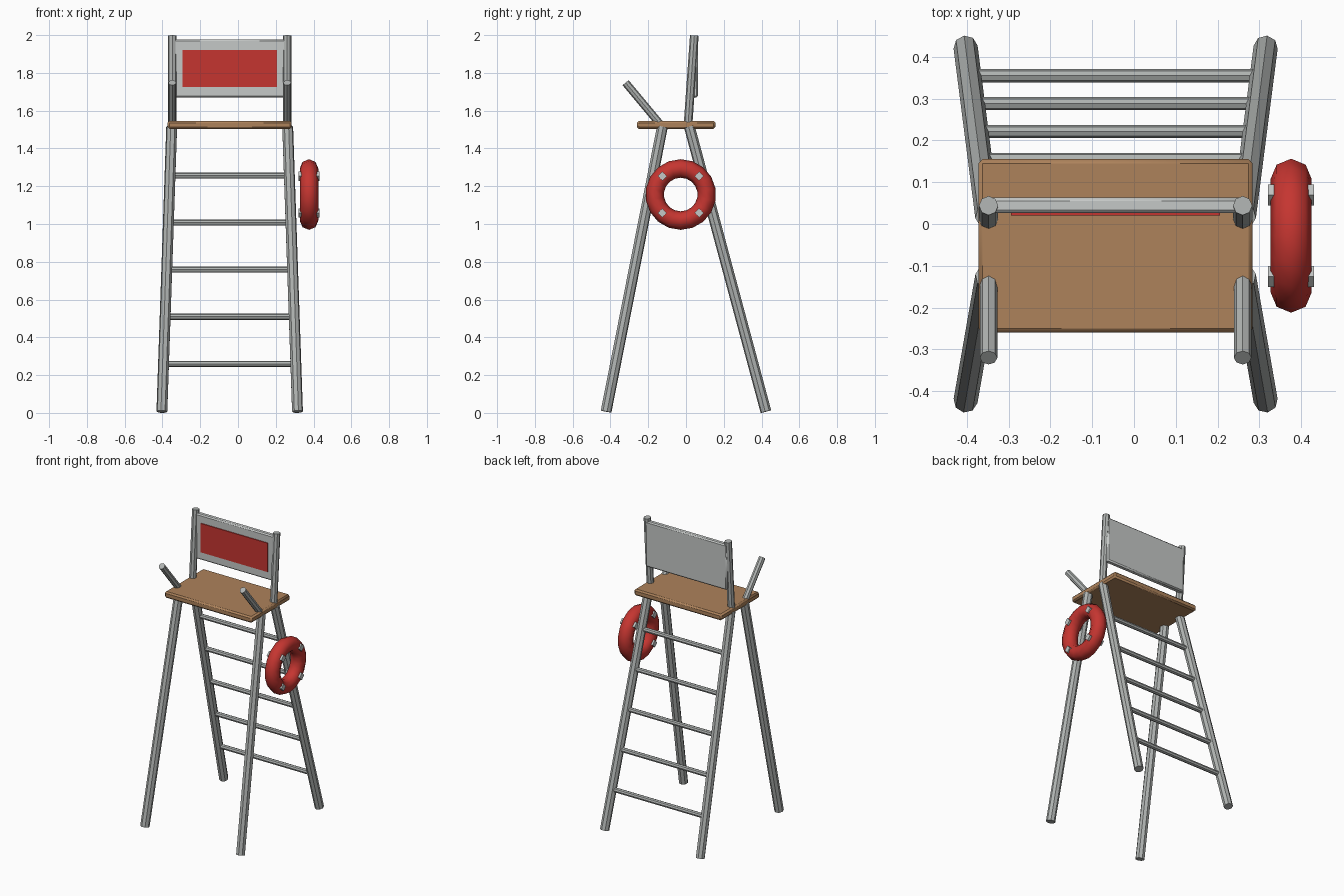
import bpy, math
from mathutils import Vector, Matrix

if "Cube" in bpy.data.objects:
    bpy.data.objects.remove(bpy.data.objects["Cube"])

CX = -0.044  # middle of the chair; the ring hangs out to the right


def mat(name, rgb):
    m = bpy.data.materials.new(name)
    m.diffuse_color = (*rgb, 1)
    m.use_nodes = True
    m.node_tree.nodes["Principled BSDF"].inputs["Base Color"].default_value = m.diffuse_color
    return m


METAL = mat("grey metal", (0.43, 0.45, 0.44))
PANEL = mat("light grey", (0.56, 0.58, 0.57))
RED = mat("red", (0.56, 0.036, 0.03))
WOOD = mat("brown wood", (0.42, 0.225, 0.105))


def finish(name, material, angle=30):
    ob = bpy.context.object
    ob.name = name
    ob.data.materials.append(material)
    bpy.ops.object.shade_smooth_by_angle(angle=math.radians(angle))
    return ob


def rod(name, a, b, r, sides=8, material=METAL):
    a, b = Vector(a), Vector(b)
    bpy.ops.mesh.primitive_cylinder_add(vertices=sides, radius=r, depth=(b - a).length,
                                        location=(a + b) / 2)
    bpy.context.object.rotation_mode = 'QUATERNION'
    bpy.context.object.rotation_quaternion = (b - a).to_track_quat('Z', 'Y')
    return finish(name, material)


def box(name, lo, hi, material, bevel=0):
    lo, hi = Vector(lo), Vector(hi)
    bpy.ops.mesh.primitive_cube_add(size=1)
    ob = bpy.context.object
    ob.data.transform(Matrix.Translation((lo + hi) / 2) @ Matrix.Diagonal((*(hi - lo), 1)))
    if bevel:
        m = ob.modifiers.new("bevel", 'BEVEL')
        m.width, m.segments = bevel, 1
    return finish(name, material)


# legs, back posts and arm rests, mirrored about the chair's middle
for s, side in ((-1, "left"), (1, "right")):
    foot, top, post = CX + s * 0.359, CX + s * 0.307, CX + s * 0.304
    rod("front_leg_" + side, (foot, -0.423, 0.007), (top, -0.125, 1.515), 0.029)
    rod("back_leg_" + side, (foot, 0.423, 0.007), (top, 0.018, 1.515), 0.029)
    rod("back_post_" + side, (post, 0.011, 1.53), (post, 0.044, 1.998), 0.023)
    rod("arm_rest_" + side, (post, -0.138, 1.53), (post, -0.32, 1.748), 0.021)

# ladder rungs between the back legs
for i in range(5):
    z = 0.26 + 0.249 * i
    t = z / 1.515
    y = 0.425 - 0.407 * t
    half = 0.359 - 0.052 * t
    rod(f"rung_{i + 1}", (CX - half, y, z), (CX + half, y, z), 0.016)

# seat board
box("seat", (-0.372, -0.26, 1.503), (0.284, 0.155, 1.546), WOOD, 0.01)

# backrest board with a red plate on its front
box("backrest", (CX - 0.306, 0.026, 1.67), (CX + 0.306, 0.063, 1.978), PANEL, 0.008)
box("backrest_plate", (-0.294, 0.02, 1.726), (0.206, 0.028, 1.922), RED)

# life ring on the right side, with four pale bands
RING = Vector((0.376, -0.028, 1.156))
bpy.ops.mesh.primitive_torus_add(major_segments=18, minor_segments=8, major_radius=0.138,
                                 minor_radius=0.049, location=RING,
                                 rotation=(0, math.pi / 2, 0))
finish("life_ring", RED, 60)
for i in range(4):
    a = math.pi / 4 + i * math.pi / 2
    band = box(f"ring_band_{i + 1}", (-0.055, -0.0175, -0.0175), (0.055, 0.0175, 0.0175), PANEL)
    band.location = RING + Vector((0, math.cos(a), math.sin(a))) * 0.138
    band.rotation_euler = (a, 0, 0)
